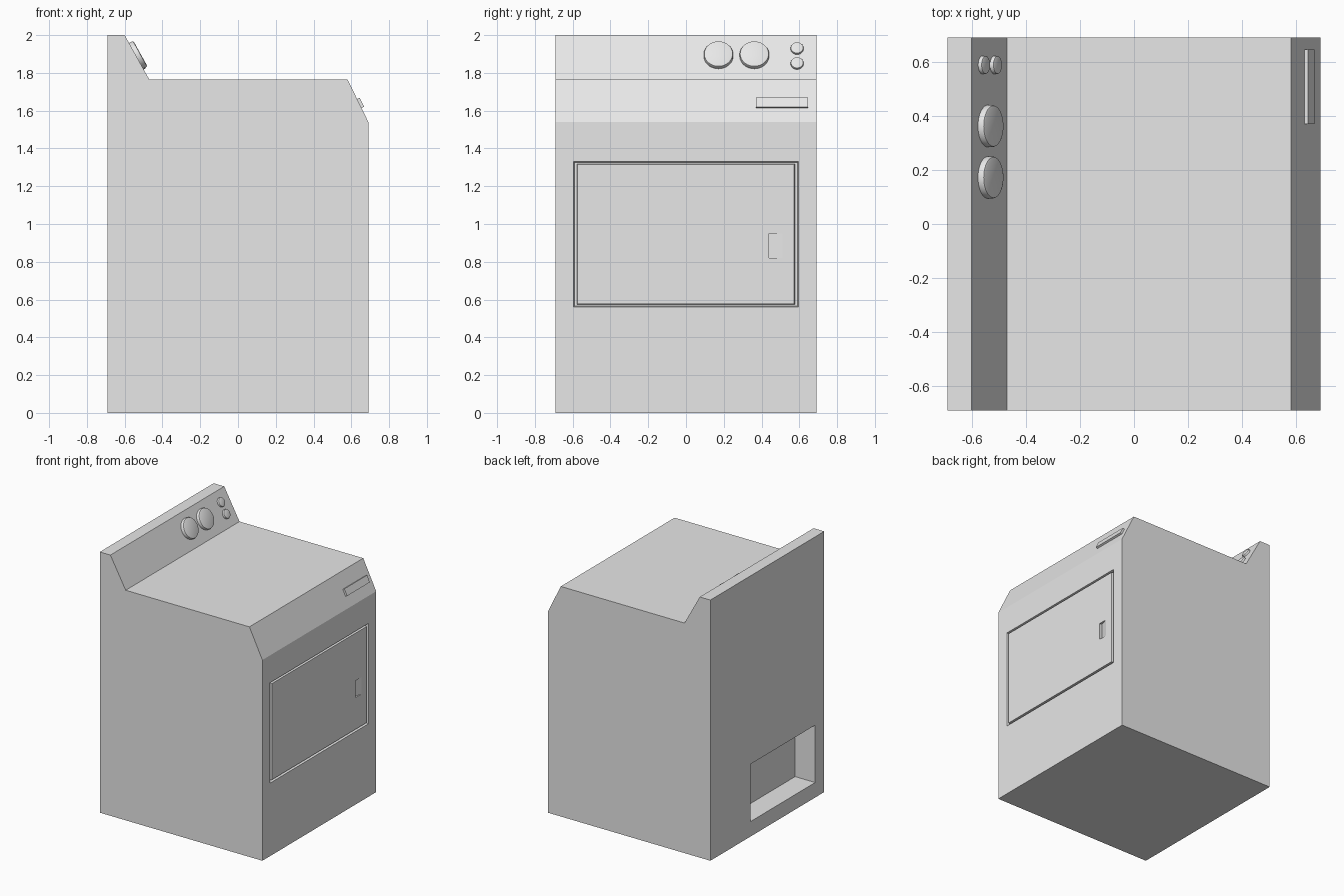
import bpy, bmesh, math
from mathutils import Vector

cube = bpy.data.objects.get("Cube")
if cube:
    bpy.data.objects.remove(cube, do_unlink=True)

enamel = bpy.data.materials.new("light grey enamel")
enamel.use_nodes = True
GREY = (0.8, 0.8, 0.8, 1)
enamel.diffuse_color = GREY
enamel.node_tree.nodes["Principled BSDF"].inputs["Base Color"].default_value = GREY


def finish(name, bm):
    bmesh.ops.recalc_face_normals(bm, faces=bm.faces)
    mesh = bpy.data.meshes.new(name)
    bm.to_mesh(mesh)
    bm.free()
    mesh.materials.append(enamel)
    obj = bpy.data.objects.new(name, mesh)
    bpy.context.collection.objects.link(obj)
    return obj


def loft(name, ring_a, ring_b):
    """Solid between two matching outlines."""
    bm = bmesh.new()
    a = [bm.verts.new(p) for p in ring_a]
    b = [bm.verts.new(p) for p in ring_b]
    bm.faces.new(a)
    bm.faces.new(b)
    for i in range(len(a)):
        j = (i + 1) % len(a)
        bm.faces.new((a[i], a[j], b[j], b[i]))
    return finish(name, bm)


def rect(x, y0, y1, z0, z1, grow=0):
    """Rectangle facing along x."""
    return [(x, y0 - grow, z0 - grow), (x, y1 + grow, z0 - grow),
            (x, y1 + grow, z1 + grow), (x, y0 - grow, z1 + grow)]


def activate(obj):
    bpy.ops.object.select_all(action='DESELECT')
    obj.select_set(True)
    bpy.context.view_layer.objects.active = obj


def apply_modifier(obj, mod):
    activate(obj)
    bpy.ops.object.modifier_apply(modifier=mod.name)


def cut(obj, cutter):
    cutter.hide_render = True
    mod = obj.modifiers.new("cut", 'BOOLEAN')
    mod.operation = 'DIFFERENCE'
    mod.solver = 'EXACT'
    mod.object = cutter
    apply_modifier(obj, mod)
    bpy.data.objects.remove(cutter, do_unlink=True)


# Cabinet: side profile with raised console and sloped front edge
HALF = 0.69
profile = [(-HALF, 0), (HALF, 0), (HALF, 1.54), (0.58, 1.765),
           (-0.47, 1.765), (-0.6, 2), (-HALF, 2)]
cabinet = loft("cabinet", [(x, -HALF, z) for x, z in profile],
               [(x, HALF, z) for x, z in profile])

# Door opening and rear vent recess
opening = (-0.595, 0.595, 0.56, 1.33)
cut(cabinet, loft("door_cutter", rect(0.67, *opening, -0.005),
                  rect(0.71, *opening, 0.005)))
vent = (-0.58, 0.206, 0.115, 0.555)
cut(cabinet, loft("vent_cutter", rect(-0.8, *vent), rect(-0.52, *vent)))

# Door, flush inside its groove, with a sloped finger pull
panel = (-0.575, 0.573, 0.577, 1.315)
door = loft("door", rect(0.66, *panel, 0.005), rect(HALF, *panel))
pull = [(0.67, 0.44), (0.72, 0.44), (0.72, 0.51), (HALF, 0.51)]
cut(door, loft("pull_cutter", [(x, y, 0.82) for x, y in pull],
               [(x, y, 0.95) for x, y in pull]))

# Handle bar on the sloped front edge
along = (Vector((HALF, 0, 1.54)) - Vector((0.58, 0, 1.765))).normalized()
out = Vector((-along.z, 0, along.x))
centre = Vector((0.642, 0, 1.638))
section = [centre + along * s * 0.027 + out * h
           for s, h in ((-1, -0.005), (1, -0.005), (1, 0.015), (-1, 0.015))]
loft("front_handle", [p + Vector((0, 0.37, 0)) for p in section],
     [p + Vector((0, 0.645, 0)) for p in section])

# Console knobs, square to the sloped panel
slope = Vector((-0.6, 0, 2)) - Vector((-0.47, 0, 1.765))
normal = Vector((slope.z, 0, -slope.x)).normalized()


def knob(name, y, z, radius, height):
    bm = bmesh.new()
    bmesh.ops.create_cone(bm, cap_ends=True, segments=40, radius1=radius,
                          radius2=radius, depth=height)
    rim = [e for e in bm.edges if all(v.co.z > 0 for v in e.verts)]
    bmesh.ops.bevel(bm, geom=rim, offset=height * 0.35, segments=2,
                    affect='EDGES', profile=0.5)
    obj = finish(name, bm)
    x = -0.47 + slope.x * (z - 1.765) / slope.z
    obj.location = Vector((x, y, z)) + normal * height * 0.45
    obj.rotation_euler = normal.to_track_quat('Z', 'Y').to_euler()
    activate(obj)
    bpy.ops.object.shade_smooth_by_angle(angle=math.radians(35))


for side, y in (("right", 0.172), ("left", 0.362)):
    knob("dial_" + side, y, 1.89, 0.078, 0.027)
for level, z in (("upper", 1.927), ("lower", 1.848)):
    knob("button_" + level, 0.588, z, 0.034, 0.016)
